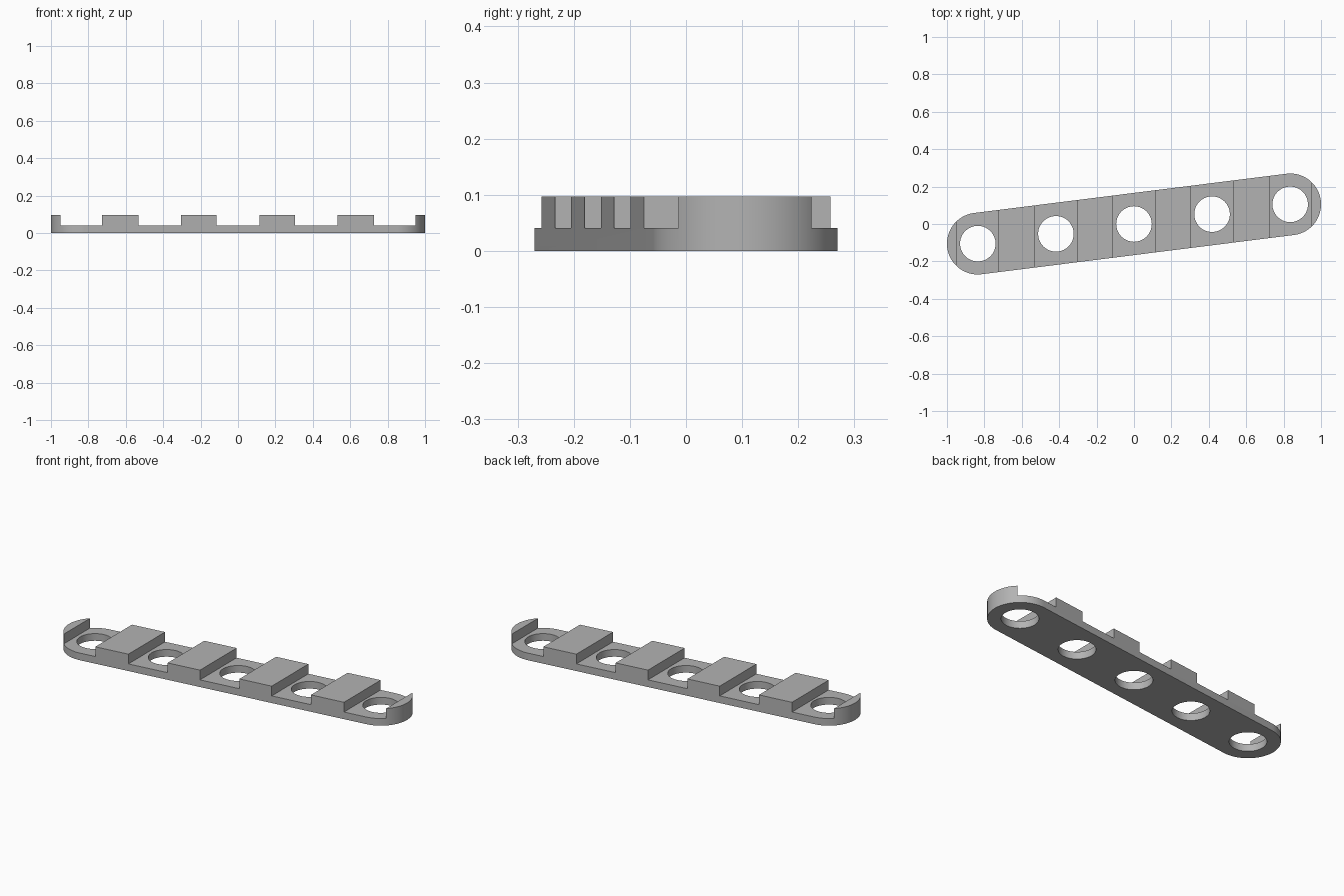
import bpy, bmesh, math

cube = bpy.data.objects.get("Cube")
if cube:
    bpy.data.objects.remove(cube, do_unlink=True)

END_X, END_Y, END_R = 0.835, 0.105, 0.165
HOLE_R, FLOOR_Z, TOP_Z = 0.095, 0.041, 0.097
STEPS = 48

grey = bpy.data.materials.new("plain grey")
grey.use_nodes = True
grey.diffuse_color = (0.45, 0.45, 0.45, 1)
grey.node_tree.nodes["Principled BSDF"].inputs["Base Color"].default_value = grey.diffuse_color


def prism(name, outline, z0, z1):
    """Extrude a counter-clockwise outline between two heights."""
    bm = bmesh.new()
    face = bm.faces.new([bm.verts.new((x, y, z0)) for x, y in outline])
    top = bmesh.ops.extrude_face_region(bm, geom=[face])["geom"]
    bmesh.ops.translate(bm, vec=(0, 0, z1 - z0),
                        verts=[v for v in top if isinstance(v, bmesh.types.BMVert)])
    bmesh.ops.recalc_face_normals(bm, faces=bm.faces)
    mesh = bpy.data.meshes.new(name)
    bm.to_mesh(mesh)
    bm.free()
    mesh.materials.append(grey)
    obj = bpy.data.objects.new(name, mesh)
    bpy.context.collection.objects.link(obj)
    return obj


def arc(cx, cy, r, start, sweep, steps):
    return [(cx + r * math.cos(start + sweep * i / steps),
             cy + r * math.sin(start + sweep * i / steps)) for i in range(steps + 1)]


# Slanted bar with two rounded ends
tilt = math.atan2(END_Y, END_X)
outline = (arc(END_X, END_Y, END_R, tilt - math.pi / 2, math.pi, STEPS)
           + arc(-END_X, -END_Y, END_R, tilt + math.pi / 2, math.pi, STEPS))
bar = prism("notched_bar", outline, 0, TOP_Z)

# Cutters: wide notches between the blocks, and round holes through the floor
cutters = []
notches = [(-0.95, -0.726), (-0.533, -0.304), (-0.115, 0.115), (0.304, 0.533), (0.726, 0.95)]
for i, (x0, x1) in enumerate(notches):
    box = [(x0, -0.5), (x1, -0.5), (x1, 0.5), (x0, 0.5)]
    cutters.append(prism("notch_cutter", box, FLOOR_Z, 0.3))
    t = i / 2 - 1
    circle = arc(END_X * t, END_Y * t, HOLE_R, 0, 2 * math.pi, 2 * STEPS)[:-1]
    cutters.append(prism("hole_cutter", circle, -0.1, 0.2))

bpy.ops.object.select_all(action="DESELECT")
bpy.context.view_layer.objects.active = bar
bar.select_set(True)
for cutter in cutters:
    cutter.hide_render = True
    mod = bar.modifiers.new("cut", "BOOLEAN")
    mod.operation, mod.solver, mod.object = "DIFFERENCE", "EXACT", cutter
    bpy.ops.object.modifier_apply(modifier=mod.name)
    bpy.data.objects.remove(cutter, do_unlink=True)

# Smooth round walls with crisp rims
bpy.ops.object.shade_smooth_by_angle(angle=math.radians(30))
